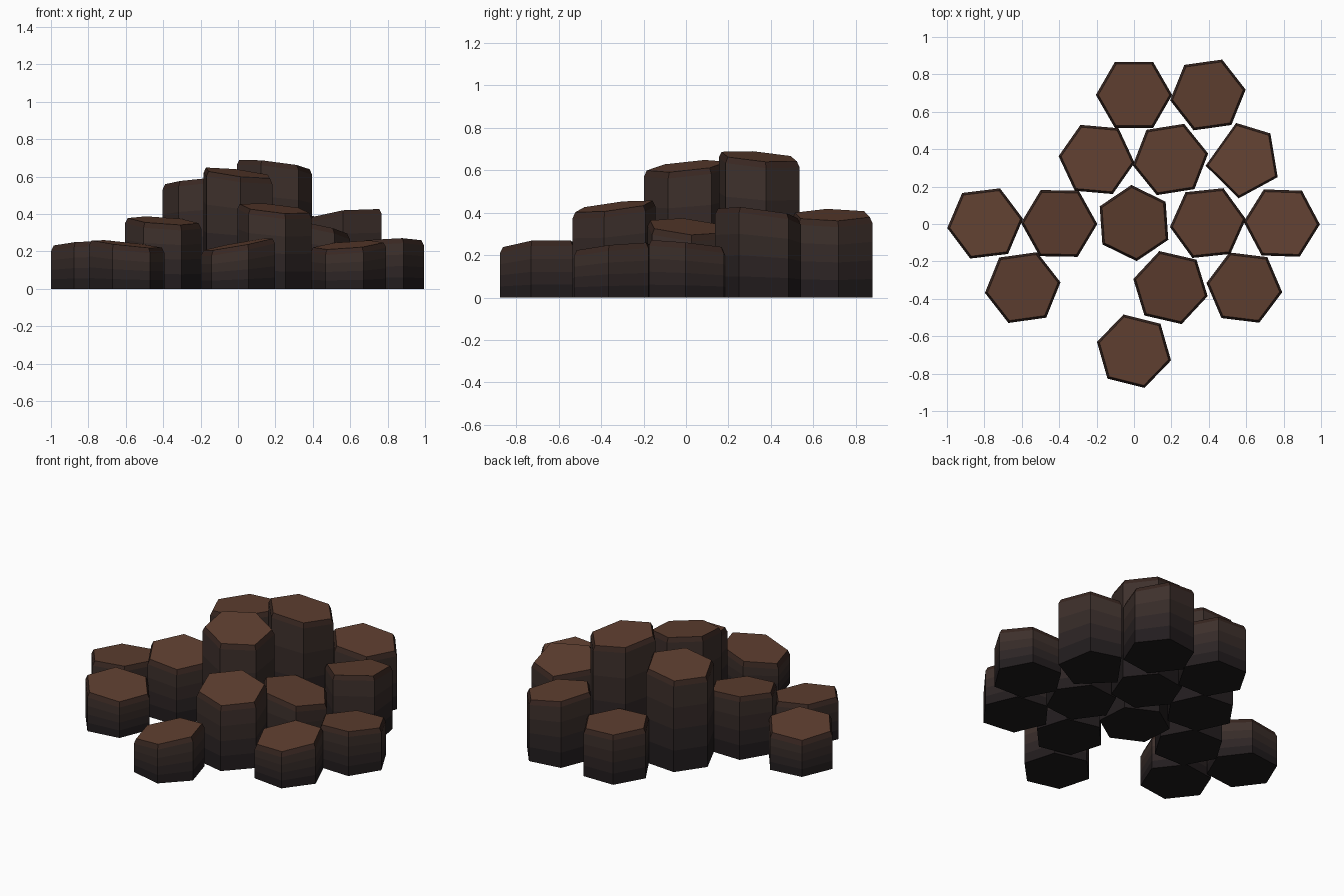
import bpy, bmesh
from math import cos, sin, radians

if "Cube" in bpy.data.objects:
    bpy.data.objects.remove(bpy.data.objects["Cube"])


def material(name, rgb):
    m = bpy.data.materials.new(name)
    m.diffuse_color = (*rgb, 1)
    m.use_nodes = True
    m.node_tree.nodes["Principled BSDF"].inputs["Base Color"].default_value = m.diffuse_color
    return m


# Dark foot to warmer stone higher up, then brown caps
SIDES = [material("stone_foot", (0.016, 0.012, 0.013)),
         material("stone_lower", (0.026, 0.018, 0.018)),
         material("stone_middle", (0.037, 0.024, 0.021)),
         material("stone_upper", (0.048, 0.030, 0.025))]
CAP = material("stone_cap", (0.115, 0.050, 0.030))
RIM = material("stone_rim", (0.040, 0.020, 0.015))
BASE = material("stone_base", (0.012, 0.010, 0.010))

RADIUS = 0.204
INSET = 0.014
DROP = 0.028


def column(name, x, y, height, slope_x, slope_y, angles):
    """Upright prism with a tilted, chamfered top."""
    bm = bmesh.new()

    def ring(radius, level, drop=0.0):
        verts = []
        for a in angles:
            dx, dy = radius * cos(radians(a)), radius * sin(radians(a))
            top = height + slope_x * dx + slope_y * dy - drop
            verts.append(bm.verts.new((x + dx, y + dy, top * level)))
        return verts

    n = len(angles)
    bands = len(SIDES)
    rings = [ring(RADIUS, i / bands, DROP) for i in range(bands + 1)]
    rings.append(ring(RADIUS - INSET, 1))
    for i, (low, high) in enumerate(zip(rings, rings[1:])):
        for k in range(n):
            j = (k + 1) % n
            f = bm.faces.new((low[k], low[j], high[j], high[k]))
            f.material_index = i
    bm.faces.new(rings[-1]).material_index = bands + 1
    bm.faces.new(rings[0][::-1]).material_index = bands + 2

    mesh = bpy.data.meshes.new(name)
    bm.to_mesh(mesh)
    bm.free()
    for m in SIDES + [RIM, CAP, BASE]:
        mesh.materials.append(m)
    bpy.context.collection.objects.link(bpy.data.objects.new(name, mesh))


# Six-sided columns: x, y, height, slope in x, slope in y, turn in degrees
HEX = [
    (0.00, 0.69, 0.30, -0.05, 0.00, 0),
    (0.395, 0.69, 0.39, -0.15, 0.00, 8),
    (-0.20, 0.345, 0.58, 0.10, -0.05, -5),
    (0.195, 0.345, 0.665, -0.12, -0.08, 9),
    (-0.796, 0.003, 0.24, 0.05, -0.08, 7),
    (-0.40, 0.003, 0.365, -0.07, 0.10, -1),
    (0.00, 0.005, 0.62, -0.12, 0.10, 34),
    (0.395, 0.005, 0.335, -0.20, -0.08, 6),
    (0.79, 0.005, 0.25, 0.05, -0.10, -2),
    (-0.595, -0.34, 0.24, -0.11, 0.05, 8),
    (0.195, -0.34, 0.43, -0.10, 0.12, -13),
    (0.59, -0.34, 0.235, 0.08, 0.10, -7),
    (0.00, -0.68, 0.238, 0.18, 0.05, -14),
]
for i, (x, y, h, sx, sy, turn) in enumerate(HEX):
    column(f"stone_column_{i + 1}", x, y, h, sx, sy,
           [turn + 60 * k for k in range(6)])

# One irregular five-sided column
column("five_sided_column", 0.585, 0.34, 0.40, 0.10, -0.12,
       [45, 101, 188, 263, 334])
